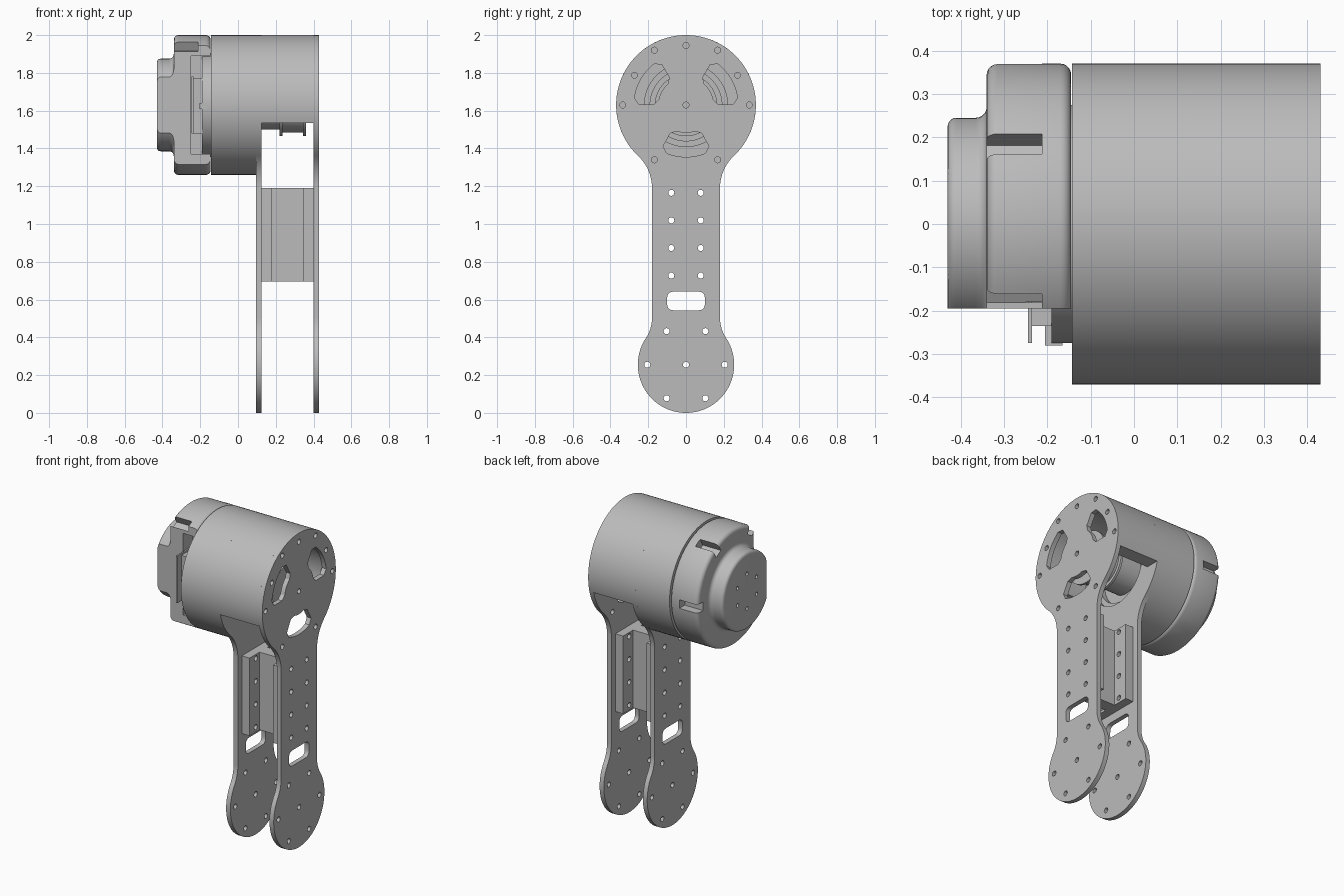
import bpy, bmesh
from math import sin, cos, pi, radians, hypot, atan2
from mathutils import Matrix, Vector

if "Cube" in bpy.data.objects:
    bpy.data.objects.remove(bpy.data.objects["Cube"])

GREY = bpy.data.materials.new("machined_grey")
GREY.use_nodes = True
GREY.diffuse_color = (0.5, 0.5, 0.5, 1)
GREY.node_tree.nodes["Principled BSDF"].inputs["Base Color"].default_value = (0.5, 0.5, 0.5, 1)

AXIS_Z, DRUM_R = 1.63, 0.37      # motor axis height and radius
FOOT_Z, FOOT_R = 0.255, 0.255    # lower joint
BAR = 0.18                       # half width of the leg bar
SIDEWAYS = Matrix(((0, 0, 1, 0), (1, 0, 0, 0), (0, 1, 0, 0), (0, 0, 0, 1)))


def finish(name, mesh):
    ob = bpy.data.objects.new(name, mesh)
    bpy.context.collection.objects.link(ob)
    mesh.materials.clear()
    mesh.materials.append(GREY)
    return ob


def smooth(ob):
    bpy.ops.object.select_all(action="DESELECT")
    ob.select_set(True)
    bpy.context.view_layer.objects.active = ob
    bpy.ops.object.shade_smooth_by_angle(angle=radians(30))


def from_bmesh(name, bm):
    bmesh.ops.recalc_face_normals(bm, faces=bm.faces)
    mesh = bpy.data.meshes.new(name)
    bm.to_mesh(mesh)
    bm.free()
    return finish(name, mesh)


def box(name, x, y, z, turn=0):
    """Box from ranges; turn spins it round the motor axis."""
    bm = bmesh.new()
    bmesh.ops.create_cube(bm, size=1)
    size = [b - a for a, b in (x, y, z)]
    mid = [(a + b) / 2 for a, b in (x, y, z)]
    bm.transform(Matrix.Translation(mid) @ Matrix.Diagonal((*size, 1)))
    centre = Matrix.Translation((0, 0, AXIS_Z))
    bm.transform(centre @ Matrix.Rotation(turn, 4, "X") @ centre.inverted())
    return from_bmesh(name, bm)


def lathe(name, profile, y=0, z=AXIS_Z, steps=96):
    """Solid of revolution round the x direction from (x, radius) points."""
    bm = bmesh.new()
    verts = [bm.verts.new((px, 0, r)) for px, r in profile]
    edges = [bm.edges.new(pair) for pair in zip(verts, verts[1:])]
    bmesh.ops.spin(bm, geom=verts + edges, cent=(0, 0, 0), axis=(1, 0, 0),
                   angle=2 * pi, steps=steps)
    bmesh.ops.remove_doubles(bm, verts=bm.verts, dist=1e-5)
    bm.transform(Matrix.Translation((0, y, z)))
    return from_bmesh(name, bm)


def sheet(name, loops, x0, x1):
    """Extrude (y, z) loops along x; the first is the outline, the rest are holes."""
    cu = bpy.data.curves.new(name, "CURVE")
    cu.dimensions, cu.fill_mode, cu.extrude = "2D", "BOTH", (x1 - x0) / 2
    for loop in loops:
        sp = cu.splines.new("POLY")
        sp.points.add(len(loop) - 1)
        for p, (u, v) in zip(sp.points, loop):
            p.co = (u, v, 0, 1)
        sp.use_cyclic_u = True
    temp = bpy.data.objects.new("temp", cu)
    bpy.context.collection.objects.link(temp)
    bpy.context.view_layer.update()
    mesh = bpy.data.meshes.new_from_object(temp.evaluated_get(bpy.context.evaluated_depsgraph_get()))
    bpy.data.objects.remove(temp)
    bm = bmesh.new()
    bm.from_mesh(mesh)
    bm.transform(Matrix.Translation(((x0 + x1) / 2, 0, 0)) @ SIDEWAYS)
    bmesh.ops.remove_doubles(bm, verts=bm.verts, dist=1e-5)
    return from_bmesh(name, bm)


def arc(cy, cz, r, a0, a1, n=24):
    return [(cy + r * cos(a0 + (a1 - a0) * i / n), cz + r * sin(a0 + (a1 - a0) * i / n))
            for i in range(n + 1)]


def circle(cy, cz, r=0.016, n=20):
    return arc(cy, cz, r, 0, 2 * pi, n)[:-1]


def polar(cz, r, degrees):
    """Point at an angle from straight up."""
    a = radians(degrees)
    return r * sin(a), cz + r * cos(a)


def rounded(points, r, n=5):
    """Round the corners of a polygon with small quadratic bends."""
    out, pts = [], [Vector(p) for p in points]
    for i, p in enumerate(pts):
        a = p + (pts[i - 1] - p).normalized() * r
        b = p + (pts[(i + 1) % len(pts)] - p).normalized() * r
        out += [tuple(a.lerp(p, t / n).lerp(p.lerp(b, t / n), t / n)) for t in range(n + 1)]
    return out


def kidney(middle):
    """Curved window round the motor axis, with softened ends."""
    a, h = radians(middle), radians(29)
    outer = arc(0, AXIS_Z, 0.275, a - h + 0.12, a + h - 0.12, 14)
    inner = arc(0, AXIS_Z, 0.147, a + h - 0.18, a - h + 0.18, 10)
    end = [(0, AXIS_Z)]
    tips = [(s, r) for s in (1, -1) for r in ((0.25, 0.17) if s > 0 else (0.17, 0.25))]
    side = [(r * cos(a + s * h), AXIS_Z + r * sin(a + s * h)) for s, r in tips]
    return outer + side[:2] + inner + side[2:]


def leg_outline():
    """Round head, filleted bar and round foot; right half then mirrored."""
    def fillet(cz, r, end_z):
        dz = end_z - cz
        f = (BAR ** 2 + dz ** 2 - r ** 2) / (2 * (r - BAR))
        return f, atan2(dz, BAR + f)
    fh, ah = fillet(AXIS_Z, DRUM_R, 1.19)
    ff, af = fillet(FOOT_Z, FOOT_R, 0.505)
    half = arc(0, FOOT_Z, FOOT_R, -pi / 2, af, 36)
    half += arc(BAR + ff, 0.505, ff, pi + af, pi, 10)
    half += arc(BAR + fh, 1.19, fh, pi, pi + ah, 12)
    half += arc(0, AXIS_Z, DRUM_R, ah, pi / 2, 40)[1:]
    return half + [(-y, z) for y, z in half[-2:0:-1]]


# Holes shared by both leg plates and the spacer
bolt_holes = [circle(s * 0.078, 0.727 + 0.146 * i) for s in (1, -1) for i in range(4)]
foot_holes = [circle(0, FOOT_Z)] + [circle(*polar(FOOT_Z, 0.205, 30 + 60 * i)) for i in range(6)]
slot = rounded([(-0.1, 0.543), (0.1, 0.543), (0.1, 0.642), (-0.1, 0.642)], 0.035)
common = bolt_holes + foot_holes + [slot]

# Outer plate with kidney windows and rim holes; inner plate with a round opening
rim = [circle(0, AXIS_Z)]
rim += [circle(*polar(AXIS_Z, 0.315, d)) for d in (0, 60, -60)]
rim += [circle(*polar(AXIS_Z, 0.335, s * d)) for s in (1, -1) for d in (30, 90, 150)]
windows = [kidney(d) for d in (30, 150, 270)]
parts = [sheet("outer_leg_plate", [leg_outline()] + common + rim + windows, 0.40, 0.43),
         sheet("inner_leg_plate", [leg_outline()] + common + [circle(0, AXIS_Z, 0.22, 64)], 0.095, 0.125)]

# I-shaped spacer between the plates
flange = [(-0.14, 0.695), (0.14, 0.695), (0.14, 1.19), (-0.14, 1.19)]
for name, x0 in (("inner_spacer_flange", 0.125), ("outer_spacer_flange", 0.345)):
    parts.append(sheet(name, [flange] + bolt_holes, x0, x0 + 0.055))
box("spacer_web", (0.18, 0.345), (-0.04, 0.04), (0.695, 1.19))

# Drum shell, open at the bottom between the plates
cut = 1.535 - AXIS_Z
lo, li = (atan2(cut, (r * r - cut * cut) ** 0.5) for r in (DRUM_R, 0.285))
shell = arc(0, AXIS_Z, DRUM_R, lo, pi - lo, 70) + arc(0, AXIS_Z, 0.285, pi - li, li, 60)
parts.append(sheet("drum_shell", [shell], 0.125, 0.40))

# Motor body with recessed face, and the stepped hub inside the drum
parts.append(lathe("motor_body", [(-0.143, 0), (-0.143, DRUM_R), (0.095, DRUM_R),
                                  (0.095, 0.19), (0.06, 0.19), (0.06, 0)]))
parts.append(lathe("hub", [(0.05, 0), (0.05, 0.13), (0.22, 0.13), (0.22, 0.165), (0.235, 0.165),
                           (0.235, 0.145), (0.345, 0.145), (0.345, 0.165), (0.36, 0.165),
                           (0.36, 0.08), (0.40, 0.08), (0.40, 0)]))

# Rear cap with rounded shoulders
cap_profile = [(-0.43, 0)]
cap_profile += arc(-0.41, 0.225, 0.02, pi, pi / 2, 5)
cap_profile += arc(-0.365, 0.27, 0.025, -pi / 2, 0, 5)
cap_profile += arc(-0.315, 0.345, 0.025, pi, pi / 2, 5)
cap_profile += arc(-0.17, 0.345, 0.025, pi / 2, 0, 5) + [(-0.145, 0)]
cap = lathe("motor_cap", cap_profile)

# Cap cuts: flat front, electronics recess, six rim slots and six screw holes
cutters = [box("flat_cutter", (-0.6, 0), (-0.6, -0.195), (1, 2.3)),
           box("recess_cutter", (-0.25, -0.1), (-0.6, -0.1), (1.37, 1.89))]
for i in range(6):
    turn = radians(30 + 60 * i)
    cutters.append(box("slot_cutter", (-0.36, -0.212), (-0.027, 0.027),
                       (AXIS_Z + 0.315, AXIS_Z + 0.45), turn))
    y, z = polar(AXIS_Z, 0.11, 60 * i)
    cutters.append(lathe("screw_cutter", [(-0.5, 0), (-0.5, 0.012), (-0.4, 0.012), (-0.4, 0)], y, z, 16))
for c in cutters:
    mod = cap.modifiers.new("cut", "BOOLEAN")
    mod.operation, mod.solver, mod.object = "DIFFERENCE", "EXACT", c
bpy.context.view_layer.update()
cut_mesh = bpy.data.meshes.new_from_object(cap.evaluated_get(bpy.context.evaluated_depsgraph_get()))
cap.modifiers.clear()
cap.data = cut_mesh
for c in cutters:
    bpy.data.objects.remove(c)
parts.append(cap)

# Controller electronics in the recess
parts.append(lathe("sensor_disc", [(-0.19, 0), (-0.19, 0.275), (-0.14, 0.275), (-0.14, 0)]))
box("controller_board", (-0.245, -0.235), (-0.275, -0.09), (1.48, 1.78))
box("controller_block", (-0.236, -0.189), (-0.235, -0.09), (1.48, 1.77))
box("connector", (-0.205, -0.165), (-0.28, -0.2), (1.61, 1.64))

for ob in parts:
    smooth(ob)
